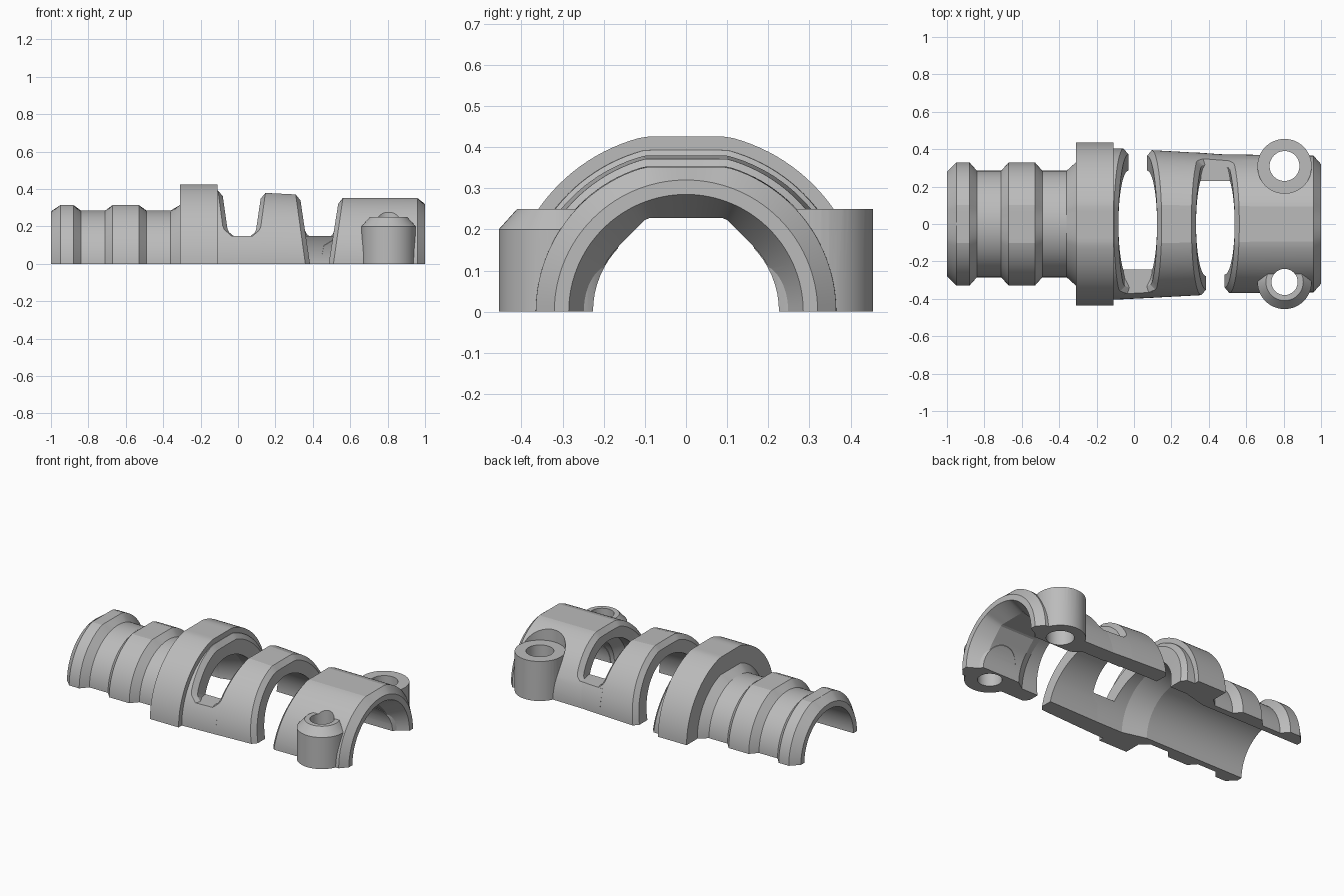
import bpy, bmesh
from math import sin, cos, pi, sqrt, asin, radians

cube = bpy.data.objects.get("Cube")
if cube:
    bpy.data.objects.remove(cube, do_unlink=True)

grey = bpy.data.materials.new("mid grey")
grey.use_nodes = True
grey.diffuse_color = (0.5, 0.5, 0.5, 1)
grey.node_tree.nodes["Principled BSDF"].inputs["Base Color"].default_value = (0.5, 0.5, 0.5, 1)

BEVEL = 0.025            # chamfer around the windows
BAR_TOP = 0.15           # height of the bars closing one side of each window
FILLET = 0.045
WINDOW_A, WINDOW_B = 0.02, 0.435
BODY = [(-0.11, 0.405), (0.15, 0.392), (0.31, 0.384), (0.55, 0.367), (0.97, 0.365)]


def make_object(name, bm):
    bmesh.ops.remove_doubles(bm, verts=bm.verts, dist=1e-5)
    bmesh.ops.recalc_face_normals(bm, faces=bm.faces)
    mesh = bpy.data.meshes.new(name)
    bm.to_mesh(mesh)
    bm.free()
    mesh.materials.append(grey)
    obj = bpy.data.objects.new(name, mesh)
    bpy.context.collection.objects.link(obj)
    return obj


def activate(obj):
    bpy.ops.object.select_all(action='DESELECT')
    obj.select_set(True)
    bpy.context.view_layer.objects.active = obj


def smooth(obj):
    activate(obj)
    bpy.ops.object.shade_smooth_by_angle(angle=radians(12))


def loft(name, rings, caps=True, closed=False):
    """Skin a row of equal-length closed rings of points."""
    bm = bmesh.new()
    rows = [[bm.verts.new(p) for p in ring] for ring in rings]
    count = len(rows[0])
    for a, b in zip(rows, rows[1:]):
        for i in range(count):
            j = (i + 1) % count
            bm.faces.new((a[i], a[j], b[j], b[i]))
    bm.faces.new(rows[0])
    bm.faces.new(rows[-1])
    return make_object(name, bm)


def lathe(name, x, y, profile, steps=48):
    return loft(name, [[(x + r * cos(2 * pi * k / steps), y + r * sin(2 * pi * k / steps), z)
                        for k in range(steps)] for r, z in profile])


def body_radius(x):
    for (x0, r0), (x1, r1) in zip(BODY, BODY[1:]):
        if x <= x1:
            return r0 + (r1 - r0) * (x - x0) / (x1 - x0)
    return BODY[-1][1]


def place(x, r, t):
    """Point at angle t around the axis, with flattened crown and faceted narrow bore."""
    if r < 0.24 and sin(t) > 0.7:
        r /= cos((t + pi / 8) % (pi / 4) - pi / 8)
    z = r * sin(t)
    if r > 0.325:
        z = min(z, sqrt(r * r - 0.01))
    return (x, r * cos(t), z)


def half_width(t, closed_side):
    """Half the window opening at angle t, with a fillet above the closing bar."""
    z = 0.38 * sin(t)
    width = 0.05 + 0.14 * z
    if cos(t) * closed_side > 0:
        u = min(FILLET, max(0, BAR_TOP + FILLET - z))
        width -= FILLET - sqrt(FILLET ** 2 - u ** 2)
    return width


def edge(x, inward, inner):
    """Chamfered window edge, listed from the bore outwards."""
    x_out = x + inward * BEVEL
    r = body_radius(x_out)
    return [(x, inner), (x, r - 0.03), (x_out, r)]


def shell(name, section, steps=60):
    angles = [pi * k / steps for k in range(steps + 1)]
    return loft(name, [[place(x, r, t) for x, r in section(t)] for t in angles])


# Ribbed grip, collar and first window edge
GRIP = [(-1, 0.245), (-1, 0.28), (-0.95, 0.33), (-0.88, 0.33), (-0.84, 0.285),
        (-0.71, 0.285), (-0.67, 0.33), (-0.53, 0.33), (-0.49, 0.285), (-0.36, 0.285),
        (-0.31, 0.33), (-0.31, 0.437), (-0.11, 0.437), (-0.11, 0.405)]


def grip_section(t):
    x = WINDOW_A - half_width(t, -1)
    return GRIP + edge(x, -1, 0.285)[::-1] + [(-0.15, 0.285), (-0.3, 0.245)]


# Hoop between the two windows
def hoop_section(t):
    left = WINDOW_A + half_width(t, -1)
    right = WINDOW_B - half_width(t, 1)
    return edge(left, 1, 0.285) + edge(right, -1, 0.278)[::-1]


# Clamp end with chamfered mouth
def clamp_section(t):
    x = WINDOW_B + half_width(t, 1)
    return edge(x, 1, 0.27) + [(0.96, 0.365), (1, 0.32), (1, 0.285),
                               (0.9, 0.228), (0.66, 0.228), (0.6, 0.27)]


smooth(shell("ribbed_grip_and_collar", grip_section))
smooth(shell("middle_hoop", hoop_section))
clamp = shell("clamp_end", clamp_section)


# Low bars joining the hoops on one side of each window
def bar(name, centre, side, inner, steps=14):
    x0, x1 = centre - 0.1, centre + 0.1
    section = [(x0, inner), (x0, body_radius(x0)), (x1, body_radius(x1)), (x1, inner)]
    rings = []
    for k in range(steps + 1):
        t = asin(BAR_TOP / inner) * k / steps
        ring = []
        for x, r in section:
            z = min(r * sin(t), BAR_TOP)
            ring.append((x, side * sqrt(r * r - z * z), z))
        rings.append(ring)
    smooth(loft(name, rings))


bar("right_window_bar", WINDOW_A, -1, 0.285)
bar("left_window_bar", WINDOW_B, 1, 0.275)

# Screw bosses and the cutters for holes, washer recess and bore
BOSS_X, BOSS_Y = 0.805, 0.31
left_boss = lathe("left_boss", BOSS_X, BOSS_Y, [(0.145, 0), (0.145, 0.25)])
right_boss = lathe("right_boss", BOSS_X, -BOSS_Y, [(0.145, 0), (0.145, 0.2), (0.1, 0.25)])
left_hole = lathe("left_hole_cutter", BOSS_X, BOSS_Y, [(0.08, -0.1), (0.08, 0.6)])
right_hole = lathe("right_hole_cutter", BOSS_X, -BOSS_Y, [(0.07, -0.1), (0.07, 0.6)])
recess = lathe("recess_cutter", BOSS_X, BOSS_Y, [(0.146, 0.25), (0.146, 0.6)])
bore = loft("bore_cutter", [[(x, 0.226 * cos(2 * pi * k / 64), 0.226 * sin(2 * pi * k / 64))
                             for k in range(64)] for x in (0.62, 0.97)])

activate(clamp)
for operation, tools in (('UNION', (left_boss, right_boss)),
                         ('DIFFERENCE', (bore, recess, left_hole, right_hole))):
    for tool in tools:
        modifier = clamp.modifiers.new(tool.name, 'BOOLEAN')
        modifier.operation = operation
        modifier.solver = 'EXACT'
        modifier.object = tool
        bpy.ops.object.modifier_apply(modifier=modifier.name)
        bpy.data.objects.remove(tool, do_unlink=True)
smooth(clamp)
